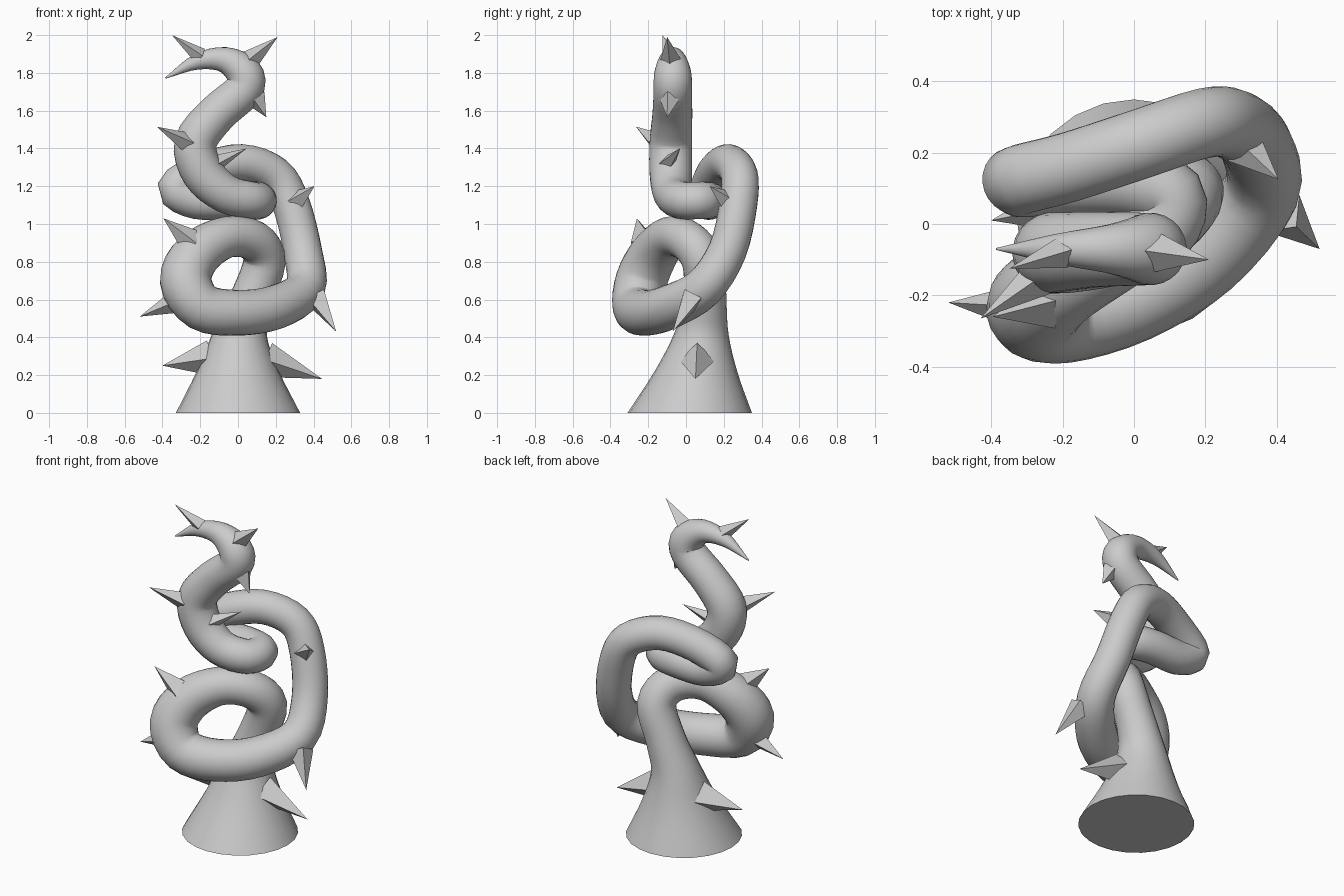
import bpy, bmesh, math
from mathutils import Vector

# Centre line of the tentacle: x, y, z, radius
PATH = [
    (0.00, 0.02, 0.00, .329), (0.00, 0.055, 0.22, .218), (0.01, 0.083, 0.42, .143),
    (0.07, 0.10, 0.60, .114), (0.14, 0.09, 0.80, .112), (0.085, 0.01, 0.91, .108),
    (-0.06, -0.085, 0.93, .110), (-0.215, -0.17, 0.84, .128), (-0.277, -0.237, 0.70, .137),
    (-0.19, -0.262, 0.56, .127), (0.00, -0.21, 0.53, .121), (0.20, -0.09, 0.56, .117),
    (0.355, 0.09, 0.66, .108), (0.342, 0.22, 0.86, .102), (0.28, 0.278, 1.11, .100),
    (0.195, 0.282, 1.26, .098), (0.02, 0.225, 1.325, .098), (-0.18, 0.16, 1.28, .098),
    (-0.33, 0.12, 1.19, .098), (-0.22, 0.12, 1.125, .099), (-0.03, 0.12, 1.125, .099),
    (0.10, 0.08, 1.125, .099), (0.075, -0.02, 1.125, .099), (-0.065, -0.07, 1.16, .103),
    (-0.185, -0.08, 1.27, .113), (-0.225, -0.08, 1.43, .113), (-0.115, -0.072, 1.58, .106),
    (0.03, -0.07, 1.71, .102), (0.03, -0.07, 1.80, .098), (-0.075, -0.07, 1.87, .068),
    (-0.22, -0.07, 1.858, .042), (-0.385, -0.07, 1.772, .003),
]

# Spikes: base centre, tip, half diagonal
SPIKES = [
    ((-0.15, 0.06, 0.29), (-0.40, 0.01, 0.25), .095),
    ((0.15, 0.06, 0.28), (0.445, 0.05, 0.18), .095),
    ((-0.35, -0.23, 0.58), (-0.52, -0.22, 0.51), .055),
    ((-0.24, -0.22, 0.90), (-0.395, -0.26, 1.03), .075),
    ((0.415, 0.03, 0.61), (0.52, -0.07, 0.43), .07),
    ((0.305, 0.22, 1.12), (0.405, 0.125, 1.20), .06),
    ((-0.265, -0.15, 1.43), (-0.43, -0.265, 1.515), .055),
    ((-0.12, -0.10, 1.32), (0.045, -0.03, 1.40), .045),
    ((0.09, -0.085, 1.67), (0.15, -0.10, 1.565), .06),
    ((0.065, -0.08, 1.87), (0.21, -0.10, 1.99), .055),
    ((-0.20, -0.08, 1.89), (-0.35, -0.125, 2.00), .045),
]
SIDES, STEPS = 24, 4


def smooth_path(points):
    """Catmull-Rom samples through 4D points (position + radius)."""
    p = [Vector(q) for q in points]
    p = [2 * p[0] - p[1]] + p + [2 * p[-1] - p[-2]]
    out = []
    for a, b, c, d in zip(p, p[1:], p[2:], p[3:]):
        for k in range(STEPS):
            t = k / STEPS
            out.append(0.5 * (2 * b + (c - a) * t + (2 * a - 5 * b + 4 * c - d) * t * t
                              + (3 * b - a - 3 * c + d) * t ** 3))
    return out + [p[-2]]


# Tapered coiling tentacle: rings carried along the path, level at the foot
samples = smooth_path(PATH)
bm = bmesh.new()
side, rings = Vector((1, 0, 0)), []
for i, s in enumerate(samples):
    tangent = (samples[min(i + 1, len(samples) - 1)] - samples[max(i - 1, 0)]).to_3d().normalized()
    foot = max(0, 1 - i / (3 * STEPS))
    tangent = tangent.lerp(Vector((0, 0, 1)), foot ** 0.5).normalized()
    side = (side - tangent * side.dot(tangent)).normalized()
    other = tangent.cross(side)
    rings.append([bm.verts.new(s.to_3d() + s.w * (side * math.cos(a) + other * math.sin(a)))
                  for a in (2 * math.pi * k / SIDES for k in range(SIDES))])
for lo, hi in zip(rings, rings[1:]):
    for k in range(SIDES):
        n = (k + 1) % SIDES
        bm.faces.new((lo[k], lo[n], hi[n], hi[k]))
bm.faces.new(rings[0][::-1])
bm.faces.new(rings[-1])
mesh = bpy.data.meshes.new("tentacle")
bm.to_mesh(mesh)
bm.free()
tentacle = bpy.data.objects.new("tentacle", mesh)
bpy.context.collection.objects.link(tentacle)
bpy.context.view_layer.objects.active = tentacle
tentacle.select_set(True)
bpy.ops.object.shade_smooth_by_angle(angle=1.0)

# Flat four-sided thorns
for i, (base, tip, half) in enumerate(SPIKES):
    base, tip = Vector(base), Vector(tip)
    d = tip - base
    bpy.ops.mesh.primitive_cone_add(vertices=4, radius1=half, radius2=0, depth=d.length,
                                    location=(base + tip) / 2,
                                    rotation=d.to_track_quat('Z', 'Y').to_euler())
    bpy.context.object.name = f"spike_{i + 1}"
